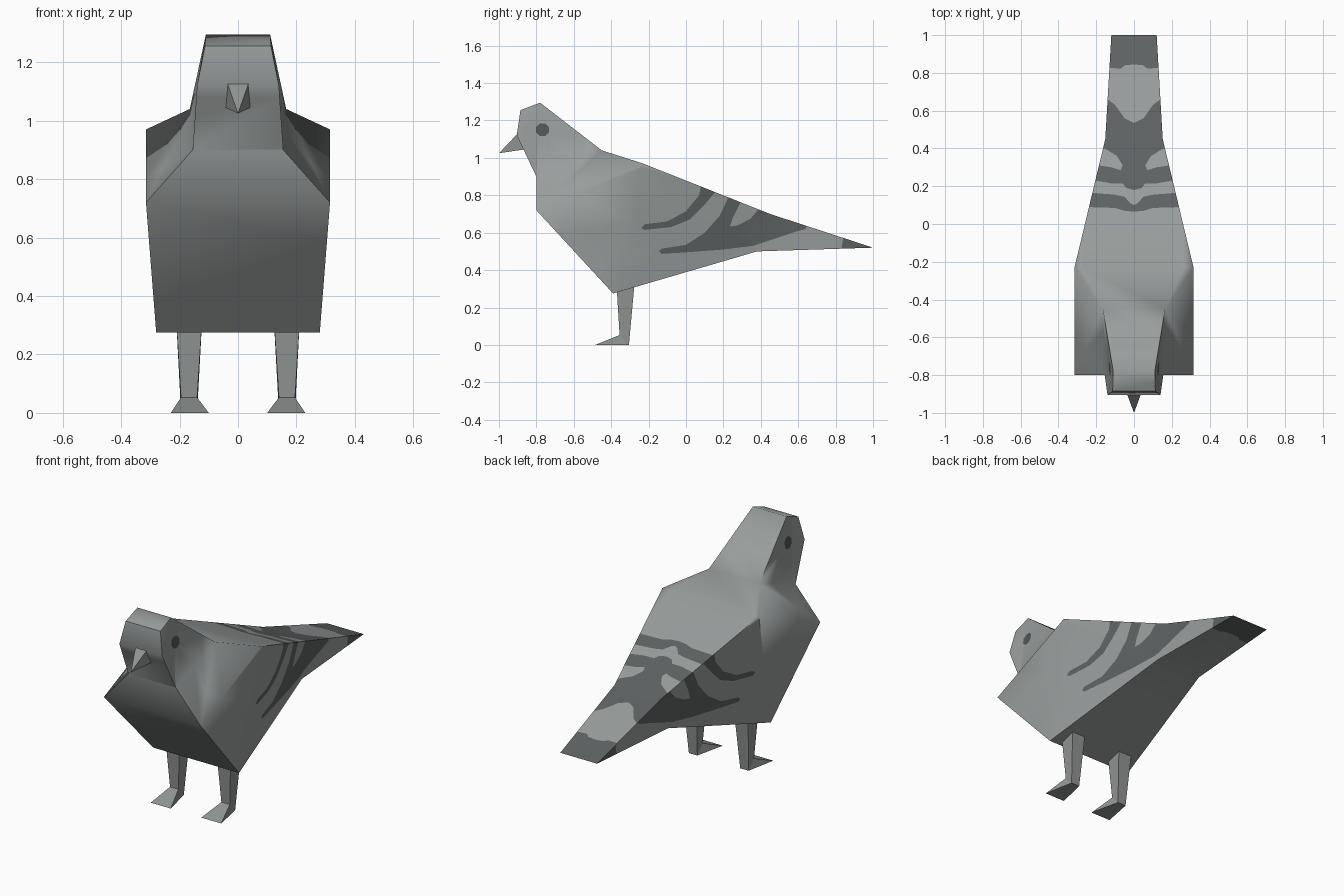
import bpy, bmesh, math
from mathutils import Vector

if "Cube" in bpy.data.objects:
    bpy.data.objects.remove(bpy.data.objects["Cube"])


def material(name, r, g, b):
    m = bpy.data.materials.new(name)
    m.diffuse_color = (r, g, b, 1)
    m.use_nodes = True
    m.node_tree.nodes["Principled BSDF"].inputs["Base Color"].default_value = m.diffuse_color
    return m


GREY = material("light_grey", 0.315, 0.338, 0.335)
DARK = material("dark_grey", 0.112, 0.123, 0.123)
EYE = material("eye_grey", 0.085, 0.094, 0.093)
HORN = material("leg_grey", 0.28, 0.30, 0.288)


def finish(bm, name, mats):
    bmesh.ops.recalc_face_normals(bm, faces=bm.faces[:])
    me = bpy.data.meshes.new(name)
    bm.to_mesh(me)
    bm.free()
    for m in mats:
        me.materials.append(m)
    ob = bpy.data.objects.new(name, me)
    bpy.context.collection.objects.link(ob)
    return ob


def solid(name, verts, faces, mat):
    bm = bmesh.new()
    vs = [bm.verts.new(v) for v in verts]
    for f in faces:
        bm.faces.new([vs[i] for i in f])
    return finish(bm, name, [mat])


# Painted details: cut a projected polygon into the matching faces, then colour it
VIEWS = {  # rule for the faces, projection axes
    "side": (lambda n: abs(n.x) > 0.3, 1, 2),
    "top": (lambda n: abs(n.x) < 0.3 and n.z > 0.3, 0, 1),
    "under": (lambda n: abs(n.x) < 0.3 and n.z < -0.3, 0, 1),
}


def inside(p, poly):
    hit = False
    for (ax, ay), (bx, by) in zip(poly, poly[1:] + poly[:1]):
        if (ay > p[1]) != (by > p[1]) and p[0] < ax + (p[1] - ay) * (bx - ax) / (by - ay):
            hit = not hit
    return hit


def paint(bm, view, poly, index):
    rule, u, v = VIEWS[view]
    lo = [min(p[k] for p in poly) for k in (0, 1)]
    hi = [max(p[k] for p in poly) for k in (0, 1)]

    def near(f):
        return rule(f.normal) and all(
            max(w.co[a] for w in f.verts) > lo[k] and min(w.co[a] for w in f.verts) < hi[k]
            for k, a in enumerate((u, v)))

    for a, b in zip(poly, poly[1:] + poly[:1]):
        bm.normal_update()
        faces = [f for f in bm.faces if near(f)]
        edges = {e for f in faces for e in f.edges}
        verts = {w for f in faces for w in f.verts}
        co, no = Vector(), Vector()
        co[u], co[v] = a
        no[u], no[v] = a[1] - b[1], b[0] - a[0]
        bmesh.ops.bisect_plane(bm, geom=list(verts) + list(edges) + faces, dist=1e-5,
                               plane_co=co, plane_no=no.normalized())
    bm.normal_update()
    for f in bm.faces:
        c = f.calc_center_median()
        if rule(f.normal) and inside((c[u], c[v]), poly):
            f.material_index = index


def both(half):
    """Close a half outline that starts and ends on x = 0."""
    return half + [(-x, y) for x, y in half[-2:0:-1]]


# Body: side outline (y, z, half width), from the crown round the breast to the tail
outline = [(-.78, 1.295, .11), (-.885, 1.255, .113), (-.905, 1.12, .14), (-.80, .90, .155),
           (-.80, .72, .315), (-.39, .275, .28), (.38, .50, .15), (1.0, .52, .12),
           (.45, .70, .152), (-.23, .97, .315), (-.45, 1.04, .165)]
side = [(0, 1, 2), (0, 2, 3), (0, 3, 10), (3, 4, 10), (4, 9, 10),
        (4, 5, 9), (5, 6, 9), (6, 8, 9), (6, 7, 8)]
bm = bmesh.new()
right = [bm.verts.new((w, y, z)) for y, z, w in outline]
left = [bm.verts.new((-w, y, z)) for y, z, w in outline]
for i in range(len(outline)):
    j = (i + 1) % len(outline)
    bm.faces.new((right[i], right[j], left[j], left[i]))
for tri in side:
    bm.faces.new([right[i] for i in tri])
    bm.faces.new([left[i] for i in reversed(tri)])
bmesh.ops.recalc_face_normals(bm, faces=bm.faces[:])

# Wing bars on the sides (y, z)
paint(bm, "side", [(-.24, .625), (-.22, .645), (-.10, .66), (0, .715), (.07, .80), (.09, .90),
                   (.20, .87), (.10, .75), (.02, .67), (-.08, .63), (-.22, .615)], 1)
paint(bm, "side", [(-.145, .50), (-.13, .515), (0, .535), (.10, .60), (.18, .69), (.24, .82),
                   (.50, .75), (.645, .64), (.64, .62), (.57, .60), (.45, .56), (.36, .53),
                   (.20, .51), (0, .495), (-.13, .487)], 1)
paint(bm, "side", [(.31, .80), (.25, .68), (.235, .632), (.28, .64), (.345, .675),
                   (.40, .74)], 0)
# Tail tip
paint(bm, "side", [(.845, .60), (1.05, .60), (1.05, .45), (.82, .45)], 1)
for view in ("top", "under"):
    paint(bm, view, both([(0, .845), (.05, .84), (.07, .823), (.2, .83), (.2, 1.05),
                          (0, 1.05)]), 1)
# Bars across the back (x, y)
paint(bm, "top", both([(0, .065), (.05, .07), (.10, .085), (.26, .09), (.26, .168),
                       (.10, .155), (.05, .145), (.02, .11), (0, .10)]), 1)
paint(bm, "top", both([(0, .18), (.04, .19), (.06, .215), (.12, .215), (.26, .24), (.26, .68),
                       (.14, .66), (.10, .63), (.05, .56), (0, .535)]), 1)
for s in (1, -1):
    paint(bm, "top", [(s * x, y) for x, y in [(.22, .41), (.155, .40), (.09, .36), (.06, .31),
                                              (.07, .285), (.12, .30), (.22, .315)]], 0)
# Eyes
paint(bm, "side", [(-.767 + .037 * math.cos((k + .5) * math.pi / 4),
                    1.15 + .037 * math.sin((k + .5) * math.pi / 4)) for k in range(8)], 2)
body = finish(bm, "body", [GREY, DARK, EYE])
bpy.context.view_layer.objects.active = body
body.select_set(True)
bpy.ops.object.shade_smooth_by_angle(angle=math.radians(60))

# Beak: four-sided pyramid
solid("beak", [(-.037, -.90, 1.13), (.037, -.90, 1.13), (.043, -.865, 1.045),
               (-.043, -.865, 1.045), (0, -1.0, 1.025)],
      [(0, 1, 2, 3), (0, 1, 4), (1, 2, 4), (2, 3, 4), (3, 0, 4)], HORN)

# Legs with wedge feet
for s, name in ((1, "right_leg"), (-1, "left_leg")):
    pts = [(.122, -.372, .33), (.212, -.372, .33), (.212, -.275, .33), (.122, -.275, .33),
           (.14, -.355, .053), (.195, -.355, .053), (.195, -.305, 0), (.14, -.305, 0),
           (.10, -.485, 0), (.23, -.485, 0)]
    solid(name, [(s * x, y, z) for x, y, z in pts],
          [(0, 1, 2, 3), (0, 1, 5, 4), (1, 2, 6, 5), (2, 3, 7, 6), (3, 0, 4, 7),
           (4, 5, 9, 8), (5, 6, 9), (7, 4, 8), (6, 7, 8, 9)], HORN)
